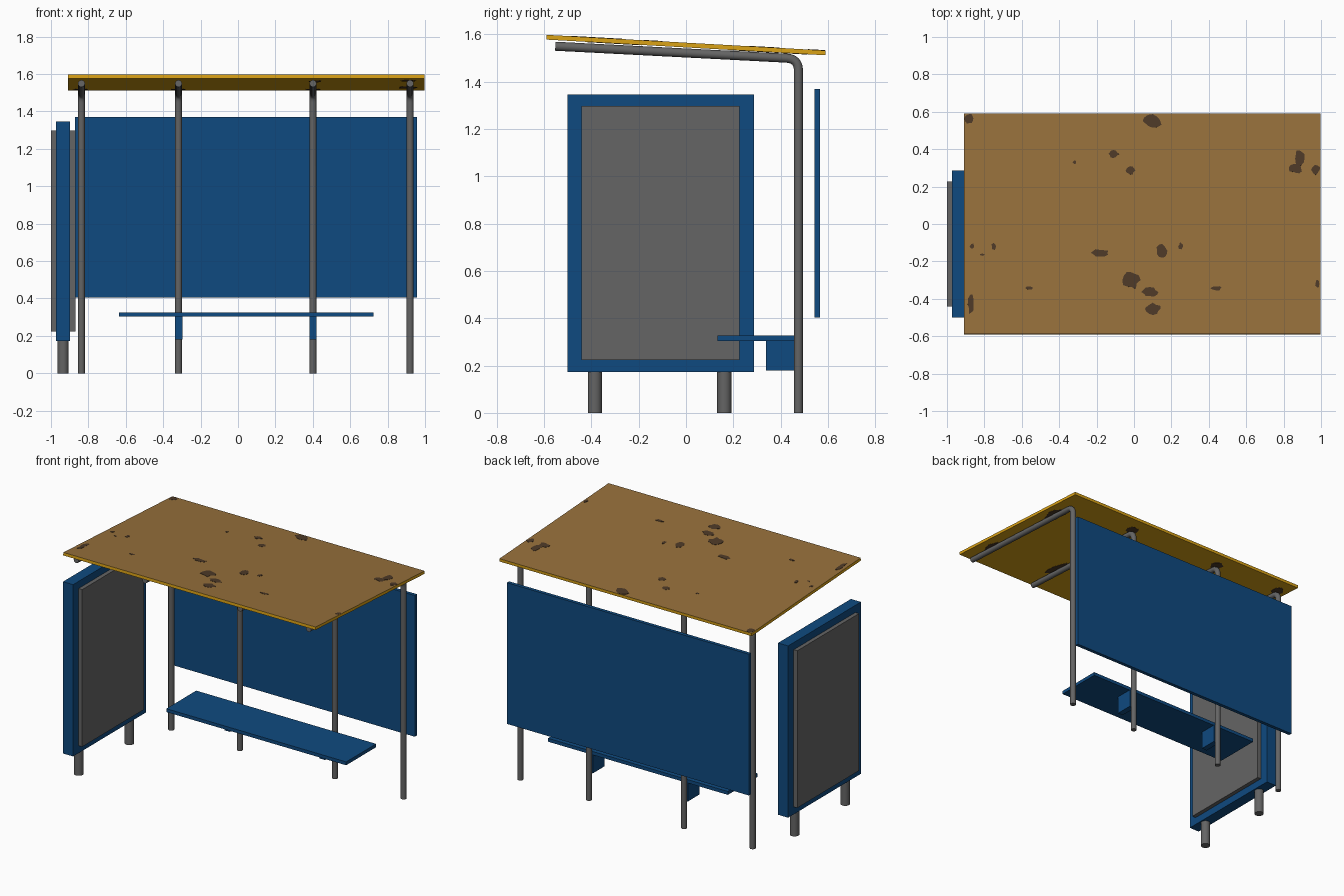
import bpy, bmesh, math, random
from mathutils import Vector, Matrix

if "Cube" in bpy.data.objects:
    bpy.data.objects.remove(bpy.data.objects["Cube"])

random.seed(4)


def material(name, rgb):
    m = bpy.data.materials.new(name)
    m.diffuse_color = (*rgb, 1)
    m.use_nodes = True
    m.node_tree.nodes["Principled BSDF"].inputs["Base Color"].default_value = m.diffuse_color
    return m


BLUE = material("blue paint", (0.0048, 0.068, 0.215))
GREY = material("grey metal", (0.128, 0.128, 0.128))
YELLOW = material("yellow edge", (0.70, 0.36, 0.008))
BROWN = material("brown roof top", (0.31, 0.165, 0.045))
RUST = material("dark rust", (0.076, 0.042, 0.021))


def add(name, bm, *mats):
    me = bpy.data.meshes.new(name)
    bm.to_mesh(me)
    bm.free()
    for m in mats:
        me.materials.append(m)
    ob = bpy.data.objects.new(name, me)
    bpy.context.collection.objects.link(ob)
    return ob


def smooth(ob):
    bpy.ops.object.select_all(action='DESELECT')
    ob.select_set(True)
    bpy.context.view_layer.objects.active = ob
    bpy.ops.object.shade_smooth_by_angle(angle=math.radians(40))


def box(name, lo, hi, mat):
    lo, hi = Vector(lo), Vector(hi)
    bm = bmesh.new()
    bmesh.ops.create_cube(bm, size=1)
    bmesh.ops.scale(bm, vec=hi - lo, verts=bm.verts)
    bmesh.ops.translate(bm, vec=(lo + hi) / 2, verts=bm.verts)
    return add(name, bm, mat)


def cylinder(name, x, y, z0, z1, r, mat):
    bm = bmesh.new()
    bmesh.ops.create_cone(bm, cap_ends=True, segments=24, radius1=r, radius2=r, depth=z1 - z0)
    bmesh.ops.translate(bm, vec=(x, y, (z0 + z1) / 2), verts=bm.verts)
    smooth(add(name, bm, mat))


# Sloping roof: brown top, yellow edges and underside
SLOPE = 0.056
X0, X1, YH, T = -0.909, 0.998, 0.59, 0.02
roof_place = Matrix.Translation((0, 0, 1.554)) @ Matrix.Rotation(-SLOPE, 4, 'X')
bm = bmesh.new()
bmesh.ops.create_cube(bm, size=1)
bmesh.ops.scale(bm, vec=(X1 - X0, 2 * YH, T), verts=bm.verts)
bmesh.ops.translate(bm, vec=((X0 + X1) / 2, 0, 0), verts=bm.verts)
bm.normal_update()
for f in bm.faces:
    f.material_index = 1 if f.normal.z > 0.9 else 0
roof = add("roof", bm, YELLOW, BROWN)
roof.matrix_world = roof_place


# Rust patches: thin irregular plates on the roof (x, y, half width, half length)
def patches(name, spots, z0, z1):
    bm = bmesh.new()
    n = 12
    for x, y, rx, ry in spots:
        low, high = [], []
        for i in range(n):
            a = math.tau * i / n
            k = random.uniform(0.75, 1.15)
            px = min(max(x + rx * k * math.cos(a), X0 + .002), X1 - .002)
            py = min(max(y + ry * k * math.sin(a), .002 - YH), YH - .002)
            low.append(bm.verts.new((px, py, z0)))
            high.append(bm.verts.new((px, py, z1)))
        bm.faces.new(high)
        bm.faces.new(low[::-1])
        for i in range(n):
            j = (i + 1) % n
            bm.faces.new((low[i], low[j], high[j], high[i]))
    add(name, bm, RUST).matrix_world = roof_place


patches("roof_rust_top", [
    (-.88, .565, .025, .03), (.10, .55, .05, .035), (-.11, .375, .028, .02),
    (-.02, .285, .025, .022), (-.317, .33, .01, .01), (.885, .35, .03, .045),
    (.865, .295, .035, .025), (.97, .29, .025, .025), (-.865, -.12, .012, .015),
    (-.75, -.12, .012, .02), (-.81, -.165, .012, .007), (-.18, -.155, .045, .02),
    (.15, -.145, .03, .035), (.25, -.12, .012, .018), (-.015, -.3, .045, .05),
    (.085, -.365, .042, .025), (-.56, -.343, .02, .01), (.44, -.345, .03, .012),
    (-.872, -.43, .016, .055), (.1, -.455, .045, .03), (.98, -.32, .012, .02)],
    T / 2 - .001, T / 2 + .0015)
patches("roof_rust_underside", [
    (.91, .28, .05, .1), (.91, -.35, .04, .08), (.41, -.3, .035, .1),
    (.40, .46, .04, .05), (-.32, .46, .04, .05), (-.84, .46, .04, .05)],
    -T / 2 - .0015, -T / 2 + .001)

# Bent pipe frames: post, rounded corner, roof arm
POSTS = (-0.837, -0.318, 0.401, 0.92)
corner = Vector((0, 0.475, 1.496))
arm_end = Vector((0, -0.552, 1.549))
start = corner - Vector((0, 0, 0.05))
stop = corner + (arm_end - corner).normalized() * 0.05
path = [Vector((0, 0.475, 0))]
for i in range(9):
    t = i / 8
    path.append((1 - t) ** 2 * start + 2 * t * (1 - t) * corner + t * t * stop)
path.append(arm_end)
cu = bpy.data.curves.new("pipe_path", 'CURVE')
cu.dimensions = '3D'
cu.bevel_depth = 0.019
cu.bevel_resolution = 4
cu.use_fill_caps = True
sp = cu.splines.new('POLY')
sp.points.add(len(path) - 1)
for p, co in zip(sp.points, path):
    p.co = (*co, 1)
cu.materials.append(GREY)
pipe = bpy.data.objects.new("pipe_frame_1", cu)
bpy.context.collection.objects.link(pipe)
bpy.ops.object.select_all(action='DESELECT')
pipe.select_set(True)
bpy.context.view_layer.objects.active = pipe
bpy.ops.object.convert(target='MESH')
pipe = bpy.context.view_layer.objects.active
smooth(pipe)
pipe.location.x = POSTS[0]
for i, x in enumerate(POSTS[1:], 2):
    ob = bpy.data.objects.new(f"pipe_frame_{i}", pipe.data)
    bpy.context.collection.objects.link(ob)
    ob.location.x = x

# Back panel
box("back_panel", (-.872, .543, .404), (.957, .567, 1.369), BLUE)

# Bench seat with a bracket at each middle post
box("seat", (-.636, .134, .303), (.724, .457, .326), BLUE)
for i, x in enumerate(POSTS[1:3], 1):
    box(f"seat_bracket_{i}", (x - .02, .338, .18), (x + .02, .462, .304), BLUE)

# Side display: blue case, raised grey board on both faces, two legs
box("display_case", (-.973, -.50, .172), (-.897, .287, 1.346), BLUE)
box("display_board_outer", (-1.0, -.441, .223), (-.972, .226, 1.297), GREY)
box("display_board_inner", (-.898, -.441, .223), (-.869, .226, 1.297), GREY)
for i, y in enumerate((-.385, .162), 1):
    cylinder(f"display_leg_{i}", -.935, y, 0, .18, .03, GREY)
